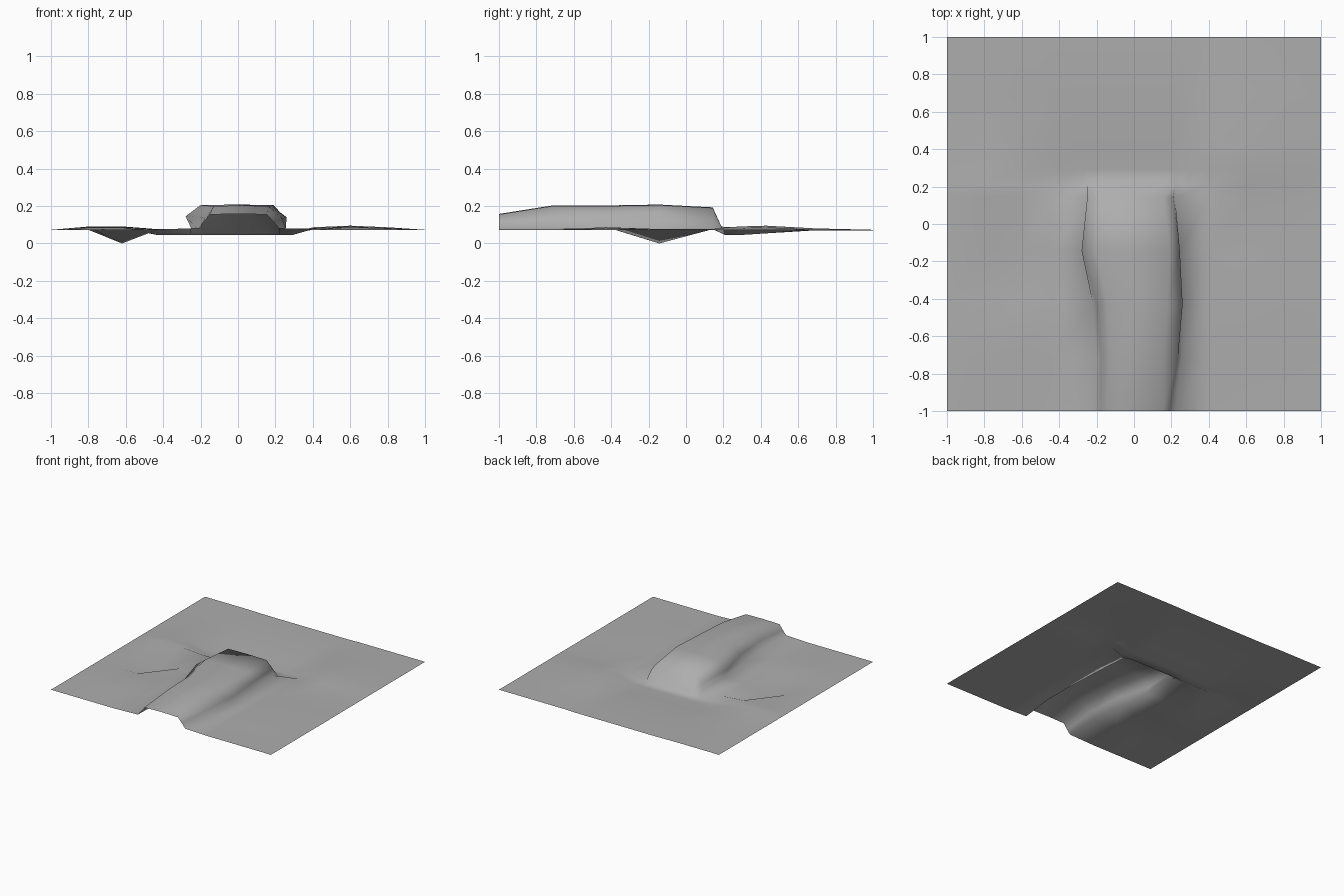
import bpy, bmesh, math

cube = bpy.data.objects.get("Cube")
if cube:
    bpy.data.objects.remove(cube, do_unlink=True)

GROUND = 0.073

# Earth material
earth = bpy.data.materials.new("grey_earth")
earth.use_nodes = True
grey = (0.42, 0.42, 0.42, 1)
earth.diffuse_color = grey
bsdf = next(n for n in earth.node_tree.nodes if n.type == 'BSDF_PRINCIPLED')
bsdf.inputs["Base Color"].default_value = grey
bsdf.inputs["Roughness"].default_value = 0.9

# Ridge sections: y, left base/shoulder/top x, right top/shoulder/base x, shoulder z, top z
SECTIONS = [
    (-1.0, -0.21, -0.18, -0.15, 0.155, 0.19, 0.22, 0.115, 0.155),
    (-0.714, -0.20, -0.175, -0.13, 0.16, 0.235, 0.255, 0.135, 0.2),
    (-0.429, -0.22, -0.2, -0.14, 0.18, 0.26, 0.255, 0.14, 0.2),
    (-0.143, -0.25, -0.28, -0.2, 0.19, 0.245, 0.24, 0.145, 0.205),
    (0.143, -0.25, -0.25, -0.19, 0.16, 0.21, 0.22, 0.13, 0.19),
]
# Ground rows behind the ridge: y, hollow height
BACK_ROWS = [(0.21, 0.045), (0.29, 0.045), (0.43, 0.054), (0.69, 0.07), (1.0, 0.07)]
LEFT = (-1, -0.8, -0.62, -0.43)
RIGHT = (0.4, 0.6, 0.8, 1)
# Low swells on the flat ground: x, y, height, radius
SWELLS = [(-0.7, 0.1, 0.02, 0.3), (0.6, 0.43, 0.022, 0.32),
          (-0.7, -0.5, 0.018, 0.3), (0.6, -0.4, 0.014, 0.3)]


def ground(x, y):
    z = GROUND
    for sx, sy, height, radius in SWELLS:
        d = math.hypot(x - sx, y - sy) / radius
        if d < 1:
            z += height * (1 - d * d)
    return z


def outer(xs, y):
    return [(x, y, ground(x, y)) for x in xs]


rows = []
for y, bl, sl, tl, tr, sr, br, sz, tz in SECTIONS:
    left = outer(LEFT, y)
    # Pit beside the ridge
    if abs(y + 0.143) < 0.01:
        left[1] = (-0.8, y, GROUND)
        left[2] = (-0.62, y, 0)
        left[3] = (-0.43, y, GROUND)
    crest = [(bl, y, 0.08), (sl, y, sz), (tl, y, tz), ((tl + tr) / 2, y, tz + 0.003),
             (tr, y, tz), (sr, y, sz), (br, y, 0.08)]
    rows.append(left + crest + outer(RIGHT, y))

# Hollow at the foot of the ridge, fading into flat ground
for y, z in BACK_ROWS:
    left = outer(LEFT, y)
    left[3] = (-0.43, y, z)
    hollow = [(x, y, z) for x in (-0.3, -0.25, -0.19, -0.01, 0.16, 0.22, 0.29)]
    rows.append(left + hollow + outer(RIGHT, y))

# Terrain sheet
bm = bmesh.new()
grid = [[bm.verts.new(p) for p in row] for row in rows]
for low, high in zip(grid, grid[1:]):
    for i in range(len(low) - 1):
        face = bm.faces.new((low[i], low[i + 1], high[i + 1], high[i]))
        face.smooth = True
mesh = bpy.data.meshes.new("terrain_with_ridge")
bm.to_mesh(mesh)
bm.free()
mesh.materials.append(earth)
terrain = bpy.data.objects.new("terrain_with_ridge", mesh)
bpy.context.collection.objects.link(terrain)
